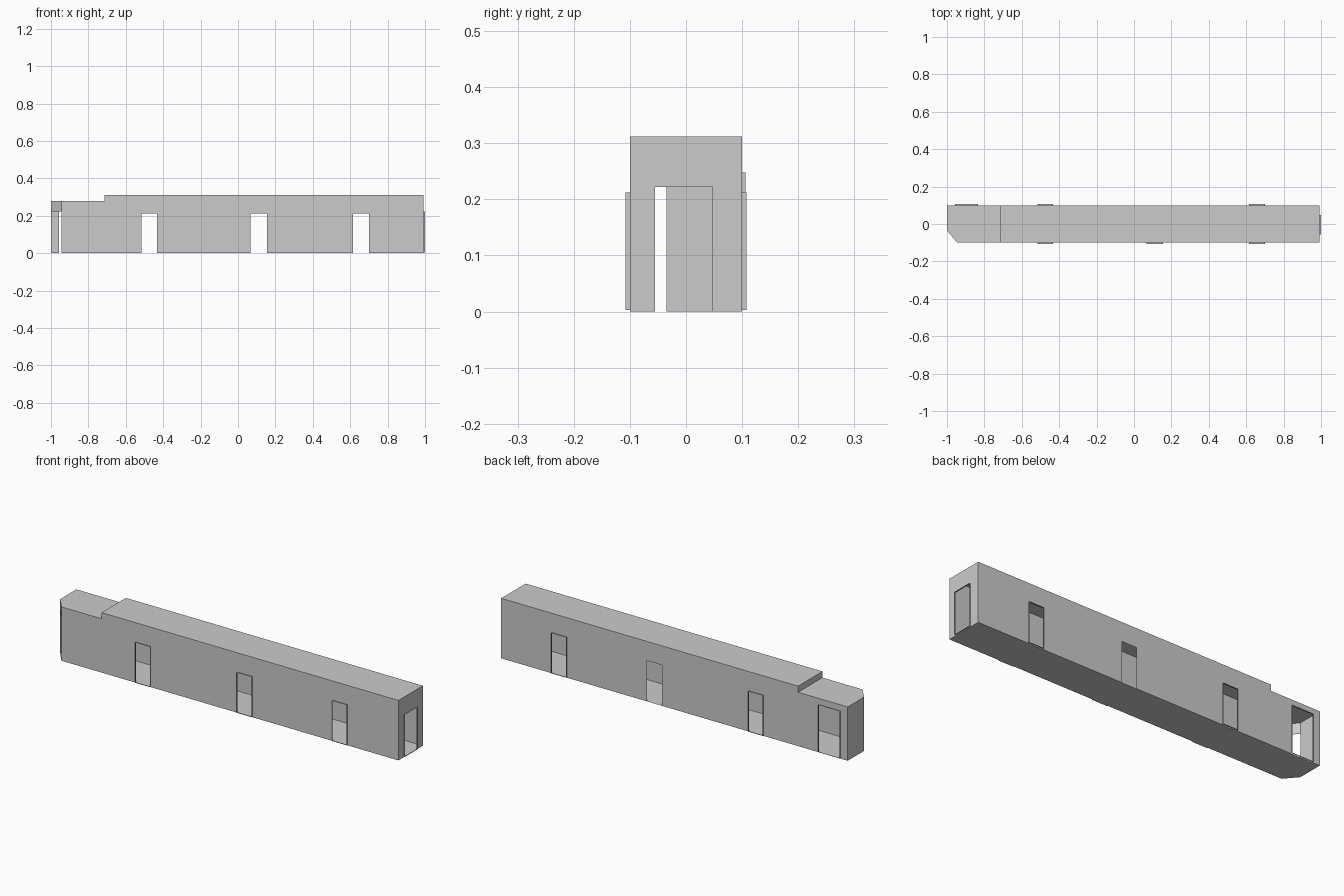
import bpy, bmesh
from mathutils import Vector

cube = bpy.data.objects.get("Cube")
if cube:
    bpy.data.objects.remove(cube)

grey = bpy.data.materials.new("plain grey")
grey.use_nodes = True
colour = (0.6, 0.6, 0.6, 1)
grey.diffuse_color = colour
grey.node_tree.nodes["Principled BSDF"].inputs["Base Color"].default_value = colour

# Main dimensions
END, STEP, TIP = 0.993, -0.715, -1.0
SIDE, HIGH, LOW = 0.1, 0.312, 0.28
CUT_X, CUT_Y = -0.945, -0.035
SILL = 0.003


def make(name, polygons):
    """Build a thin sheet object from a list of polygons."""
    bm = bmesh.new()
    for poly in polygons:
        bm.faces.new([bm.verts.new(p) for p in poly])
    bmesh.ops.remove_doubles(bm, verts=bm.verts, dist=0.0001)
    mesh = bpy.data.meshes.new(name)
    bm.to_mesh(mesh)
    bm.free()
    mesh.materials.append(grey)
    ob = bpy.data.objects.new(name, mesh)
    bpy.context.collection.objects.link(ob)
    return ob


def wall(name, start, end, height, doors=()):
    """Wall sheet with door openings (from, to, top, sleeve depth)."""
    p, q = Vector((*start, 0)), Vector((*end, 0))
    along = (q - p).normalized()
    out = Vector((along.y, -along.x, 0))
    length = (q - p).length
    axis = 0 if abs(along.x) > abs(along.y) else 1

    def at(t, z, d=0):
        return p + along * t + out * d + Vector((0, 0, z))

    def panel(a, b, low, high):
        return [at(a, low), at(b, low), at(b, high), at(a, high)]

    spans = sorted((*sorted((abs(a - p[axis]), abs(b - p[axis]))), top, depth)
                   for a, b, top, depth in doors)
    sheets, sleeves, t = [], [], 0
    for a, b, top, depth in spans:
        sheets += [panel(t, a, 0, height), panel(a, b, top, height)]
        t = b
        if depth:
            ring = [(a, SILL), (b, SILL), (b, top), (a, top)]
            for i in range(4):
                m, n = ring[i], ring[(i + 1) % 4]
                sleeves.append([at(*m), at(*m, depth), at(*n, depth), at(*n)])
    sheets.append(panel(t, length, 0, height))
    make(name, sheets)
    if sleeves:
        make(name + "_door_sleeves", sleeves)


# Side walls with doors
left_door, mid_door, right_door = (-0.517, -0.432), (0.068, 0.154), (0.615, 0.7)
TOP, DEPTH = 0.212, 0.008
wall("front_wall", (STEP, -SIDE), (END, -SIDE), HIGH,
     [(*d, TOP, DEPTH) for d in (left_door, mid_door, right_door)])
wall("back_wall", (END, SIDE), (STEP, SIDE), HIGH,
     [(*left_door, TOP, DEPTH), (*mid_door, TOP, 0), (*right_door, TOP, DEPTH)])

# Lower section with a wide back doorway
wall("low_front_wall", (CUT_X, -SIDE), (STEP, -SIDE), LOW)
wall("low_back_wall", (STEP, SIDE), (TIP, SIDE), LOW, [(-0.835, -0.958, 0.248, 0.006)])

# End walls
wall("door_end_wall", (END, -SIDE), (END, SIDE), HIGH, [(-0.055, 0.047, 0.222, 0.007)])
wall("plain_end_wall", (TIP, SIDE), (TIP, CUT_Y), LOW)

# Lintel over the open cut corner
make("corner_lintel", [[(TIP, CUT_Y, 0.224), (CUT_X, -SIDE, 0.224),
                        (CUT_X, -SIDE, LOW), (TIP, CUT_Y, LOW)]])

# Roofs, riser between them, and floor
low_plan = [(TIP, CUT_Y), (CUT_X, -SIDE), (STEP, -SIDE), (STEP, SIDE), (TIP, SIDE)]
high_plan = [(STEP, -SIDE), (END, -SIDE), (END, SIDE), (STEP, SIDE)]
make("low_roof", [[(x, y, LOW) for x, y in low_plan]])
make("high_roof", [[(x, y, HIGH) for x, y in high_plan]])
make("roof_step", [[(STEP, SIDE, LOW), (STEP, -SIDE, LOW),
                    (STEP, -SIDE, HIGH), (STEP, SIDE, HIGH)]])
make("floor", [[(x, y, 0) for x, y in reversed(plan)] for plan in (low_plan, high_plan)])
